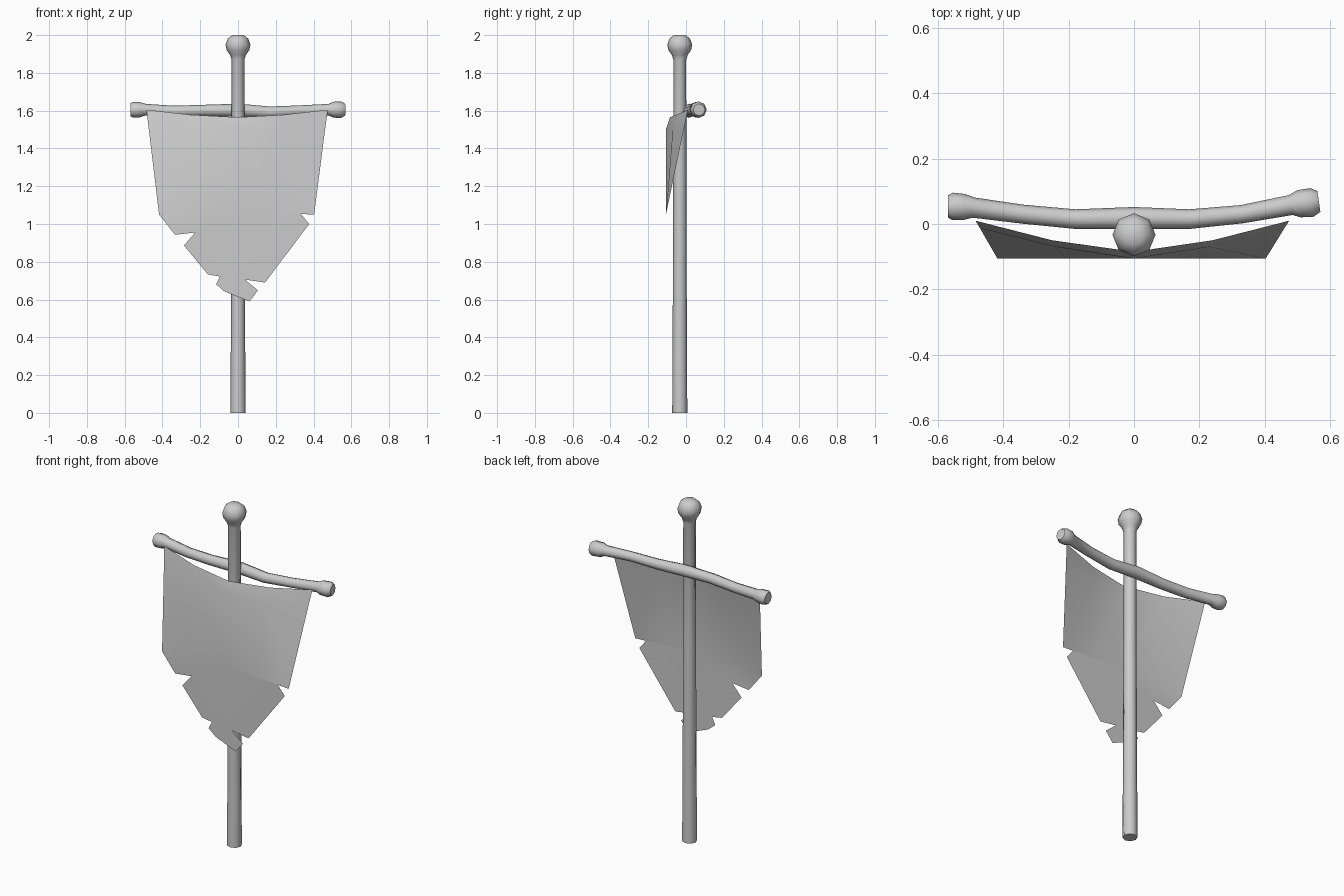
import bpy, bmesh, math
from mathutils import Vector

if "Cube" in bpy.data.objects:
    bpy.data.objects.remove(bpy.data.objects["Cube"])


def finish(name, bm, angle):
    me = bpy.data.meshes.new(name)
    bm.to_mesh(me)
    bm.free()
    ob = bpy.data.objects.new(name, me)
    bpy.context.collection.objects.link(ob)
    bpy.ops.object.select_all(action='DESELECT')
    bpy.context.view_layer.objects.active = ob
    ob.select_set(True)
    bpy.ops.object.shade_smooth_by_angle(angle=math.radians(angle))
    return ob


def tube(name, stations, side, sides=8):
    """Sweep a ring through (x, y, z, radius) stations and cap both ends."""
    bm = bmesh.new()
    pts = [Vector(s[:3]) for s in stations]
    rings = []
    for i, s in enumerate(stations):
        t = (pts[min(i + 1, len(pts) - 1)] - pts[max(i - 1, 0)]).normalized()
        v = t.cross(Vector(side)).normalized()
        u = v.cross(t)
        rings.append([bm.verts.new(pts[i] + s[3] * (u * math.cos(a) + v * math.sin(a)))
                      for a in (2 * math.pi * k / sides for k in range(sides))])
    for a, b in zip(rings, rings[1:]):
        for k in range(sides):
            n = (k + 1) % sides
            bm.faces.new((a[k], a[n], b[n], b[k]))
    bm.faces.new(rings[0][::-1])
    bm.faces.new(rings[-1])
    bmesh.ops.recalc_face_normals(bm, faces=bm.faces)
    return finish(name, bm, 60)


# Upright pole with rounded knob
py = -0.033
profile = [(0, 0.04), (0.6, 0.037), (1.2, 0.035), (1.87, 0.034), (1.895, 0.042),
           (1.92, 0.06), (1.95, 0.066), (1.982, 0.054), (2.0, 0.03)]
tube("pole", [(0, py, z, r) for z, r in profile], (1, 0, 0))

# Bowed crossbar with swollen ends
tube("crossbar", [
    (-0.570, 0.054, 1.605, 0.034), (-0.555, 0.054, 1.605, 0.042),
    (-0.520, 0.052, 1.605, 0.040), (-0.490, 0.050, 1.605, 0.031),
    (-0.340, 0.030, 1.597, 0.029), (-0.180, 0.015, 1.601, 0.030),
    (0.000, 0.018, 1.603, 0.034), (0.170, 0.015, 1.592, 0.030),
    (0.330, 0.030, 1.600, 0.028), (0.480, 0.058, 1.605, 0.031),
    (0.505, 0.062, 1.605, 0.042), (0.545, 0.066, 1.605, 0.044),
    (0.566, 0.069, 1.605, 0.032)], (0, 0, 1))

# Torn cloth: draped upper grid
front = -0.106
bm = bmesh.new()
rows = [
    [(-0.485, 0.010, 1.605), (-0.25, -0.05, 1.578), (0, -0.085, 1.565),
     (0.24, -0.05, 1.578), (0.475, 0.010, 1.605)],
    [(-0.472, -0.012, 1.5), (-0.24, -0.07, 1.5), (0, front, 1.5),
     (0.23, -0.07, 1.5), (0.461, -0.012, 1.5)],
    [(-0.418, front, 1.05), (-0.21, front, 1.08), (0, front, 1.08),
     (0.20, front, 1.08), (0.403, front, 1.05)]]
grid = [[bm.verts.new(p) for p in row] for row in rows]
for a, b in zip(grid, grid[1:]):
    for k in range(4):
        bm.faces.new((a[k], b[k], b[k + 1], a[k + 1]))

# Torn cloth: flat ragged point
ragged = [(-0.333, 0.943), (-0.227, 0.955), (-0.286, 0.886), (-0.159, 0.733),
          (-0.095, 0.722), (-0.116, 0.68), (-0.07, 0.642), (0.06, 0.59),
          (0.106, 0.648), (0.037, 0.706), (0.143, 0.69), (0.377, 1.0), (0.333, 1.053)]
low = grid[2]
tail = bm.faces.new([low[0]] + [bm.verts.new((x, front, z)) for x, z in ragged] + low[:0:-1])
bm.normal_update()
bmesh.ops.triangulate(bm, faces=[tail], ngon_method='EAR_CLIP')
finish("torn_banner_cloth", bm, 40)
